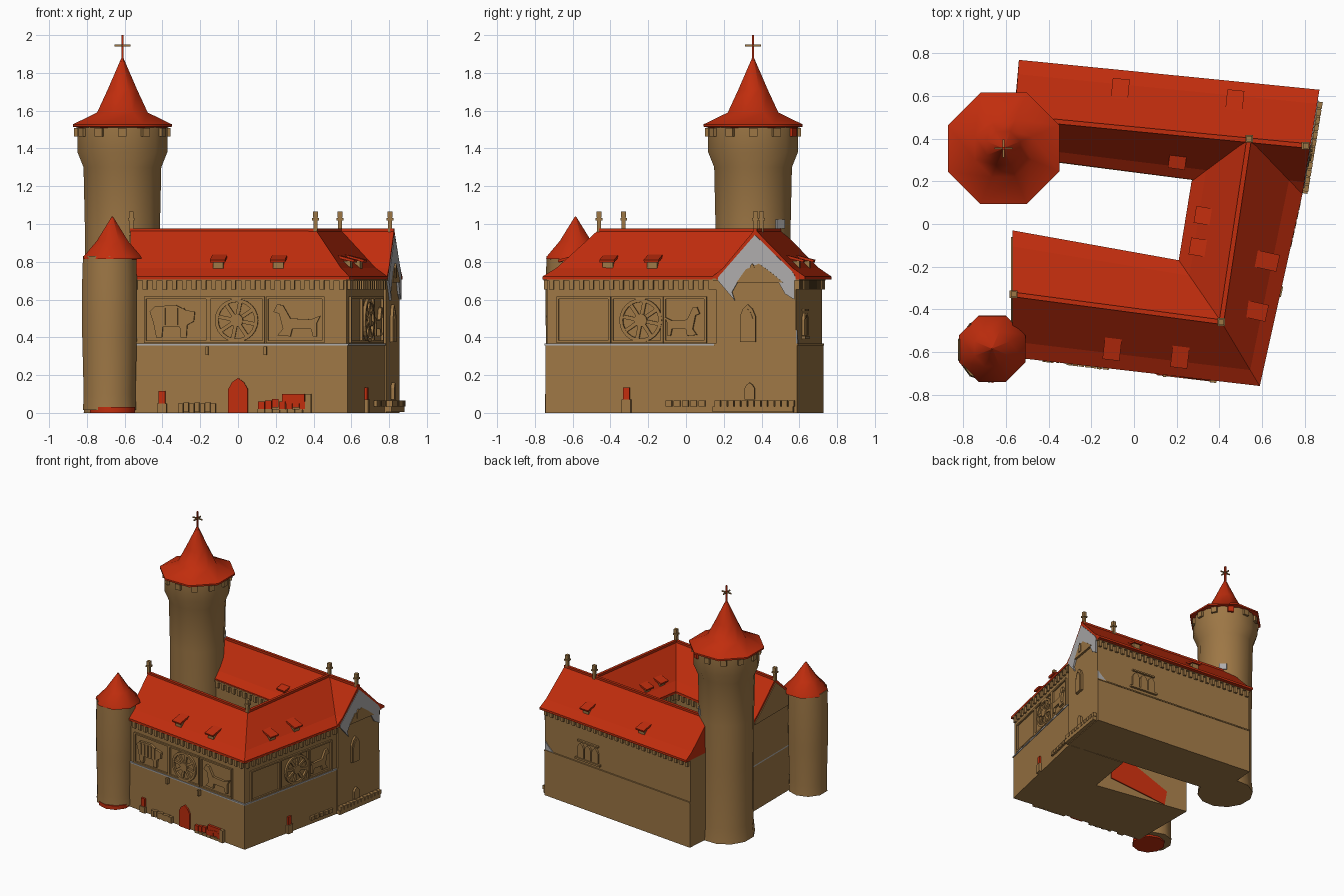
import bpy, bmesh
from math import pi, cos, sin, radians
from mathutils import Vector, Matrix

if "Cube" in bpy.data.objects:
    bpy.data.objects.remove(bpy.data.objects["Cube"])


def material(name, rgb):
    m = bpy.data.materials.new(name)
    m.use_nodes = True
    m.diffuse_color = (*rgb, 1)
    bsdf = m.node_tree.nodes["Principled BSDF"]
    bsdf.inputs["Base Color"].default_value = (*rgb, 1)
    bsdf.inputs["Roughness"].default_value = 0.8
    return m


RED = material("roof red", (0.53, 0.026, 0.004))
STONE = material("tan stone", (0.34, 0.185, 0.06))
GREY = material("grey plaster", (0.42, 0.41, 0.41))


def finish(name, bm, mat, angle=0):
    bmesh.ops.recalc_face_normals(bm, faces=bm.faces)
    me = bpy.data.meshes.new(name)
    bm.to_mesh(me)
    bm.free()
    me.materials.append(mat)
    if angle:
        me.polygons.foreach_set("use_smooth", [True] * len(me.polygons))
        me.set_sharp_from_angle(angle=radians(angle))
    ob = bpy.data.objects.new(name, me)
    bpy.context.collection.objects.link(ob)


def loft(bm, rings, closed=False):
    vs = [[bm.verts.new(p) for p in r] for r in rings]
    n = len(vs[0])
    pairs = list(zip(vs, vs[1:])) + ([(vs[-1], vs[0])] if closed else [])
    for a, b in pairs:
        for i in range(n):
            j = (i + 1) % n
            bm.faces.new((a[i], a[j], b[j], b[i]))
    if not closed:
        bm.faces.new(vs[0])
        bm.faces.new(vs[-1])


def box(bm, M, pos, size, tilt=0, axis='X'):
    bmesh.ops.create_cube(bm, size=1, matrix=M @ Matrix.Translation(pos)
                          @ Matrix.Rotation(tilt, 4, axis) @ Matrix.Diagonal((*size, 1)))


def plate(bm, M, pts, depth):
    loft(bm, [[M @ Vector((s, d, z)) for s, z in pts] for d in (-.01, depth)])


def wall_frame(a, b):
    """Local x runs along the wall, y points out of it, z is up."""
    u = (Vector(b) - Vector(a)).normalized()
    M = Matrix(((u.x, u.y, 0, a[0]), (u.y, -u.x, 0, a[1]), (0, 0, 1, 0), (0, 0, 0, 1)))
    return M, (Vector(b) - Vector(a)).length


def lathe(name, c, profile, n, mat, angle):
    bm = bmesh.new()
    loft(bm, [[(c[0] + r * cos(2 * pi * (i + .5) / n), c[1] + r * sin(2 * pi * (i + .5) / n), z)
               for i in range(n)] for r, z in profile])
    finish(name, bm, mat, angle)


# Wings: (outer eave, ridge, inner eave) in plan at each station
FRONT_SIDE = [((-.57, -.625), (-.57, -.33), (-.57, -.03)),
              ((.59, -.76), (.41, -.46), (.21, -.17)),
              ((.79, .14), (.54, .40), (.27, .20))]
BACK = [((.87, .63), (.827, .365), (.79, .14)),
        ((-.54, .77), (-.56, .50), (-.58, .32))]


def mix(a, b, t):
    return Vector(a).lerp(Vector(b), t)


def at(p, z):
    return (p[0], p[1], z)


def outer(wing, f):
    """The eaves hang out further along the back."""
    return f * .89 if wing is BACK else f


for label, wing, course in (("front_and_right", FRONT_SIDE, GREY), ("back", BACK, STONE)):
    # Flared tiled roof
    bm = bmesh.new()
    loft(bm, [[at(o, .705), at(o, .722), at(mix(r, o, .75), .768), at(r, .972),
               at(mix(r, i, .75), .768), at(i, .722), at(i, .705)] for o, r, i in wing])
    finish(label + "_roof", bm, RED)
    # Ridge tiles
    bm = bmesh.new()
    for p, q in zip(wing, wing[1:]):
        M, L = wall_frame(p[1], q[1])
        box(bm, M, (L / 2, 0, .968), (L, .022, .018))
    finish(label + "_ridge_tiles", bm, RED)
    # Two wall storeys and the string course between them
    ends = list(wing)
    ends[0] = tuple(mix(p, q, .006) for p, q in zip(wing[0], wing[1]))
    for part, f, z0, z1, mat in (("lower_wall", .945, 0, .36, STONE),
                                 ("string_course", .965, .358, .368, course),
                                 ("upper_wall", .92, .365, .71, STONE)):
        fo = outer(wing, f)
        bm = bmesh.new()
        loft(bm, [[at(mix(r, o, fo), z0), at(mix(r, o, fo), z1),
                   at(mix(r, i, f), z1), at(mix(r, i, f), z0)] for o, r, i in ends])
        finish(label + "_" + part, bm, mat)


def edge(wing, k, side, f):
    p, q = wing[k], wing[k + 1]
    a, b = mix(p[1], p[side], f), mix(q[1], q[side], f)
    return wall_frame(a, b) if side == 0 else wall_frame(b, a)


# Corbels under every eave
bm = bmesh.new()
for wing, k in ((FRONT_SIDE, 0), (FRONT_SIDE, 1), (BACK, 0)):
    for side in (0, 2):
        M, L = edge(wing, k, side, outer(wing, .92) if side == 0 else .92)
        n = int(L / .052)
        for j in range(n):
            box(bm, M, ((j + .5) * L / n, .006, .68), (.024, .022, .055))
        box(bm, M, (L / 2, .003, .706), (L, .03, .012))
finish("eave_corbels", bm, STONE)

# Dormers: stone front and a shallow lean-to roof
fronts, tops = bmesh.new(), bmesh.new()
for wing, k, side, spots in ((FRONT_SIDE, 0, 0, (.46, .78)), (FRONT_SIDE, 1, 0, (.34, .58)),
                             (BACK, 0, 0, (.39, .93)), (FRONT_SIDE, 1, 2, (.15, .30)),
                             (BACK, 0, 2, (.78,))):
    M, L = edge(wing, k, side, 1)
    for s in spots:
        box(fronts, M, (s, -.1, .78), (.055, .07, .05))
        box(tops, M, (s, -.115, .823), (.08, .15, .014), -.26)
finish("dormer_fronts", fronts, STONE)
finish("dormer_roofs", tops, RED)

# Chimneys at the ridge ends
bm = bmesh.new()
for x, y in ((-.565, -.33), (.41, -.46), (.54, .40), (.805, .367)):
    T = Matrix.Translation((x, y, 0))
    box(bm, T, (0, 0, 1.0), (.022, .022, .09))
    box(bm, T, (0, 0, 1.025), (.036, .036, .012))
    box(bm, T, (0, 0, 1.05), (.026, .026, .03))
finish("chimneys", bm, STONE)


# Gable walls
def gable(name, a, b, r, mat, depth):
    M, L = wall_frame(a, b)
    bm = bmesh.new()
    plate(bm, M, [(.03, .70), (L - .05, .70), (L - .05, .718), (r + .75 * (L - r), .748),
                  (r, .942), (r * .25, .748), (.03, .718)], depth)
    finish(name, bm, mat)
    return M


gable("left_gable", (-.57, -.03), (-.57, -.625), .30, STONE, .006)
G = gable("right_gable", (.79, .14), (.87, .63), .228, GREY, .004)
bm = bmesh.new()
plate(bm, G, [(.13, .69), (.38, .69), (.32, .74), (.25, .79), (.18, .76)], .008)
finish("gable_bare_stone", bm, STONE)
bm = bmesh.new()
plate(bm, G, [(.03, .70), (.12, .595), (.105, .64), (.14, .70)], .004)
plate(bm, G, [(.35, .70), (.39, .63), (.44, .60), (.44, .70)], .004)
finish("gable_plaster_patches", bm, GREY)

# Arched windows and door
ARCH = [(-1, 0), (1, 0), (1, .68), (.6, .88), (0, 1), (-.6, .88), (-1, .68)]


def arch(bm, M, s, z, half, high, depth):
    plate(bm, M, [(s + x * half, z + y * high) for x, y in ARCH], depth)


UP, _ = edge(FRONT_SIDE, 0, 0, .92)
LOW, _ = edge(FRONT_SIDE, 0, 0, .945)
RIGHT, _ = edge(FRONT_SIDE, 1, 0, .92)
RIGHT_LOW, _ = edge(FRONT_SIDE, 1, 0, .945)
REAR, _ = edge(BACK, 0, 0, outer(BACK, .92))
YARD, _ = edge(FRONT_SIDE, 0, 2, .945)
bm = bmesh.new()
for half, high, depth in ((.042, .20, .008), (.030, .175, .014)):
    arch(bm, G, .19, .375, half, high, depth)
arch(bm, G, .20, .07, .026, .09, .010)
arch(bm, G, .215, .715, .013, .075, .014)
for s in (.36, .43, .50):
    arch(bm, REAR, s, .41, .03, .12, .014)
box(bm, REAR, (.43, .004, .40), (.24, .03, .015))
box(bm, REAR, (.43, .004, .545), (.2, .024, .012))
finish("arched_windows", bm, STONE)
bm = bmesh.new()
arch(bm, LOW, .575, 0, .052, .185, .012)
finish("front_door", bm, RED)
bm = bmesh.new()
plate(bm, YARD, [(.13, .1), (.60, 0), (.62, .12), (.32, .28), (.13, .28)], .008)
finish("courtyard_red_patch", bm, RED)
bm = bmesh.new()
plate(bm, REAR, [(.01, .368), (.09, .368), (.05, .40), (.01, .44)], .006)
finish("rear_plaster_patch", bm, GREY)

# Framed relief panels on the upper storey
BEAST = [(-.12, .05), (-.09, .08), (.02, .085), (.07, .06), (.12, .05), (.115, .0), (.08, -.02),
         (.075, -.085), (.045, -.085), (.04, -.03), (-.05, -.03), (-.055, -.085),
         (-.085, -.085), (-.10, -.01)]
STAG = [(-.13, .03), (-.08, .01), (.03, .015), (.07, .085), (.10, .09), (.12, .05), (.09, .04),
        (.07, -.04), (.10, -.075), (.03, -.08), (.02, -.04), (-.08, -.04), (-.09, -.08),
        (-.11, -.08), (-.11, -.01)]


def panel_frame(bm, M, s, w):
    for z in (.377, .61):
        box(bm, M, (s, 0, z), (w, .026, .012))
    for d in (-.5, .5):
        box(bm, M, (s + d * w, 0, .493), (.012, .026, .245))


def wheel(bm, M, s, z, R):
    rings = []
    for k in range(24):
        c, q = cos(pi * k / 12), sin(pi * k / 12)
        rings.append([M @ Vector((s + r * c, d, z + r * q))
                      for r, d in ((R, -.005), (R, .016), (R * .84, .016), (R * .84, -.005))])
    loft(bm, rings, True)
    for k in range(4):
        box(bm, M, (s, .003, z), (R * 1.75, .02, .02), k * pi / 4 + .2, 'Y')
    plate(bm, M, [(s + .035 * cos(pi * k / 6), z + .035 * sin(pi * k / 6)) for k in range(12)], .02)


bm = bmesh.new()
for s, w in ((.245, .33), (.567, .29), (.88, .30)):
    panel_frame(bm, UP, s, w)
for s, w in ((.20, .28), (.49, .27), (.75, .22)):
    panel_frame(bm, RIGHT, s, w)
wheel(bm, UP, .567, .49, .115)
wheel(bm, RIGHT, .51, .49, .115)
plate(bm, UP, [(.225 + x, .485 + z) for x, z in BEAST], .018)
for j in range(5):
    box(bm, UP, (.15 + j * .033, .015, .51), (.012, .02, .09))
plate(bm, UP, [(.885 - x, .485 + z) for x, z in STAG], .018)
plate(bm, RIGHT, [(.74 + x * .75, .48 + z * .9) for x, z in STAG], .018)
for s in (.41, .72):
    box(bm, LOW, (s, .01, .33), (.015, .03, .045))
finish("relief_panels", bm, STONE)

# Low stone beds, small plinths and red planting at the foot of the walls
beds, plants = bmesh.new(), bmesh.new()
for j in range(7):
    box(beds, LOW, (.27 + j * .029, .008, .025 + .004 * (j % 2)), (.026, .03, .05))
    box(beds, LOW, (.70 + j * .04, .006, .01), (.037, .03, .02))
    box(plants, LOW, (.70 + j * .037, .008, .038 + .006 * (j % 3)), (.034, .024, .045))
box(plants, LOW, (.87, .006, .075), (.12, .024, .05))
box(beds, LOW, (.95, .01, .05), (.03, .03, .1))
for M, s, z in ((LOW, .17, .08), (RIGHT_LOW, .44, .1)):
    box(beds, M, (s, .006, z / 2 - .015), (.05, .03, z - .03))
    box(plants, M, (s, .004, z), (.034, .02, .07))
for j in range(12):
    box(beds, G, (.03 + j * .036, .01, .05), (.03, .03, .03))
box(beds, G, (.22, .008, .02), (.43, .03, .03))
for j in range(5):
    box(beds, RIGHT_LOW, (.67 + j * .045, .006, .05), (.034, .024, .03))
finish("stone_beds", beds, STONE)
finish("red_planting", plants, RED)

# Great tower with flared head, eight-sided spire and cross
KEEP = (-.612, .355)
lathe("great_tower", KEEP, [(.212, 0), (.20, .12), (.203, .6), (.205, .95), (.213, 1.3),
                            (.246, 1.38), (.246, 1.52)], 12, STONE, 35)
lathe("great_tower_roof", KEEP, [(.22, 1.505), (.283, 1.515), (.283, 1.528), (.145, 1.59),
                                 (.085, 1.71), (.003, 1.885)], 8, RED, 48)
stones, reds, bm = bmesh.new(), bmesh.new(), bmesh.new()
T = Matrix.Translation((*KEEP, 0))
for k in range(12):
    box(reds if k == 2 else stones, T @ Matrix.Rotation(k * pi / 6, 4, 'Z'),
        (.24, 0, 1.485), (.03, .045, .045))
box(stones, T, (0, 0, 1.945), (.085, .008, .009))
box(stones, T, (0, 0, 1.945), (.008, .085, .009))
box(reds, T, (0, 0, 1.925), (.012, .012, .15))
box(bm, T @ Matrix.Rotation(pi / 4, 4, 'Z'), (.2, 0, 1.0), (.018, .06, .05))
finish("tower_corbels_and_cross_arms", stones, STONE)
finish("spire_pole_and_red_corbel", reds, RED)
finish("tower_plaster_patch", bm, GREY)

# Small corner tower on a red footing
TURRET = (-.665, -.585)
lathe("corner_tower", (-.68, -.59), [(.148, .014), (.144, .1), (.152, .4), (.154, .65), (.148, .83)],
      10, STONE, 40)
lathe("corner_tower_footing", (-.665, -.62), [(.125, 0), (.125, .03)], 10, RED, 40)
lathe("corner_tower_roof", TURRET, [(.12, .812), (.168, .815), (.165, .828), (.09, .91),
                                    (.003, 1.04)], 8, RED, 48)
